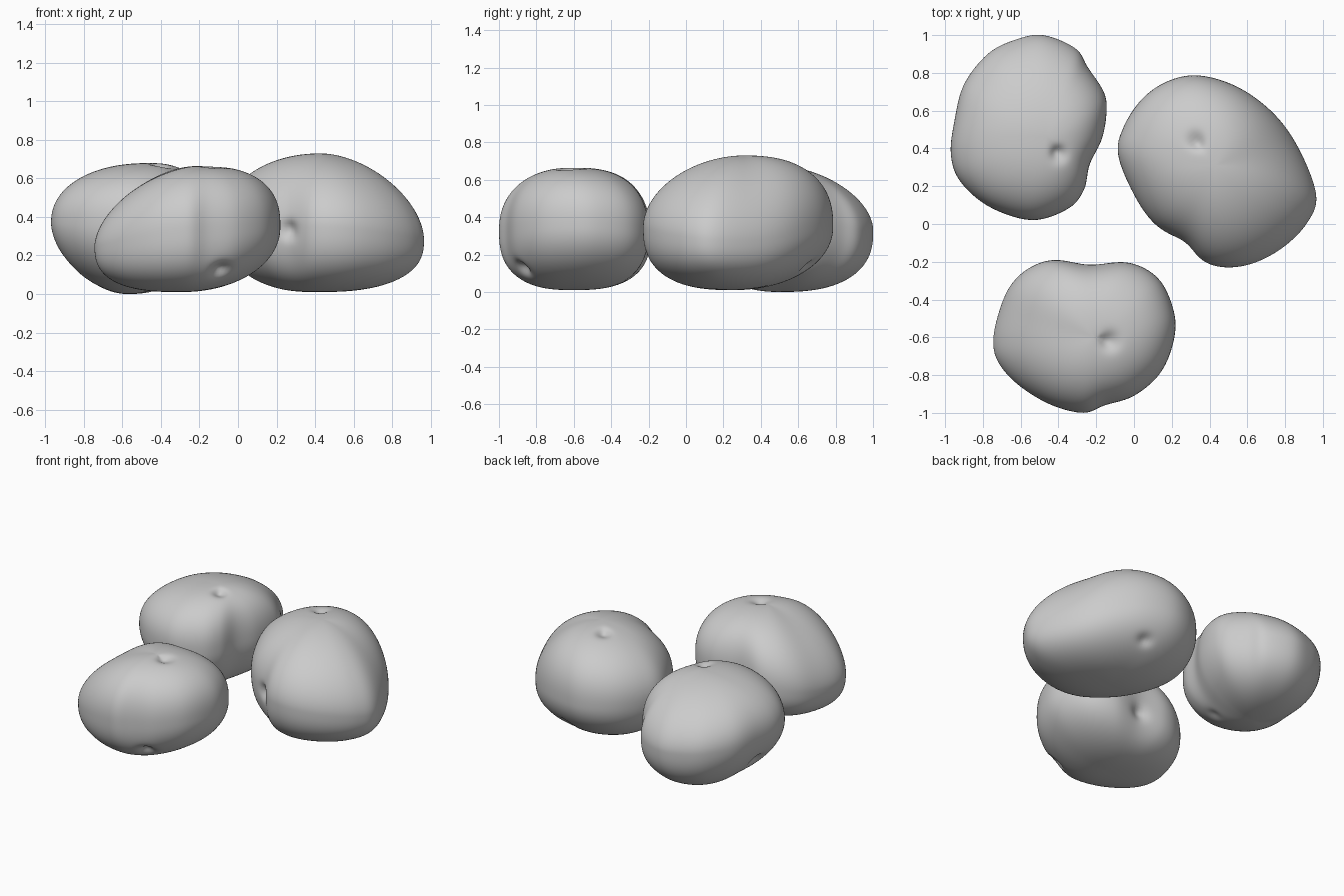
import bpy, bmesh
from math import sin, cos, pi, exp, hypot
from mathutils import Vector

if "Cube" in bpy.data.objects:
    bpy.data.objects.remove(bpy.data.objects["Cube"])

SEG, RINGS = 144, 44      # steps round the rim, steps from rim to each pole


def smooth_loop(pts, t):
    """Closed Catmull-Rom curve through the rim points, t in 0..1."""
    n = len(pts)
    f = (t % 1) * n
    i = int(f)
    f -= i
    a, b, c, d = (Vector(pts[(i + k) % n]) for k in (-1, 0, 1, 2))
    return 0.5 * (2 * b + (c - a) * f + (2 * a - 5 * b + 4 * c - d) * f * f
                  + (3 * b - a - 3 * c + d) * f ** 3)


def potato(name, rim, sides, top, bottom, dimples):
    """rim: widest outline seen from above.
    sides: (rim height, upper fullness, lower fullness) at back, right, front, left."""
    top, bottom = Vector(top), Vector(bottom)
    mid = (top + bottom) / 2
    bm = bmesh.new()
    rows = [[] for _ in range(2 * RINGS - 1)]

    def place(p):
        q = p.copy()
        for pos, radius, depth in dimples:
            d = (p - Vector(pos)).length
            q += (mid - Vector(pos)).normalized() * depth * exp(-(d / radius) ** 2)
        return bm.verts.new(q)

    for s in range(SEG):
        p = smooth_loop(rim, s / SEG)
        # softened rim, so outline bumps fade out towards the poles
        soft = sum((smooth_loop(rim, (s + 2 * k) / SEG) for k in range(-7, 8)),
                   Vector((0, 0))) / 15 
        dx, dy = soft.x - mid.x, soft.y - mid.y
        r = hypot(dx, dy)
        dx, dy = dx / r, dy / r
        w = [max(0, k) ** 2 for k in (dy, dx, -dy, -dx)]
        z, n_up, n_low = (sum(w[k] * sides[k][j] for k in range(4)) for j in range(3))
        grown = soft + Vector((dx, dy)) * 0.025
        for j in range(2 * RINGS - 1):
            a = (j - RINGS + 1) / RINGS * pi / 2
            pole, n = (top, n_up) if a >= 0 else (bottom, n_low)
            c, h = cos(a) ** (2 / n), abs(sin(a)) ** (2 / n)
            o = grown.lerp(p, cos(a) ** 2)
            rows[j].append(place(Vector((pole.x + (o.x - pole.x) * c,
                                         pole.y + (o.y - pole.y) * c,
                                         z + (pole.z - z) * h))))
    lo, hi = place(bottom), place(top)
    for s in range(SEG):
        e = (s + 1) % SEG
        for j in range(len(rows) - 1):
            bm.faces.new((rows[j][s], rows[j][e], rows[j + 1][e], rows[j + 1][s]))
        bm.faces.new((lo, rows[0][e], rows[0][s]))
        bm.faces.new((hi, rows[-1][s], rows[-1][e]))
    # relax the skin slightly
    for _ in range(3):
        bmesh.ops.smooth_vert(bm, verts=bm.verts, factor=0.4,
                              use_axis_x=True, use_axis_y=True, use_axis_z=True)
    bmesh.ops.recalc_face_normals(bm, faces=bm.faces)
    for f in bm.faces:
        f.smooth = True
    me = bpy.data.meshes.new(name)
    bm.to_mesh(me)
    bm.free()
    bpy.context.collection.objects.link(bpy.data.objects.new(name, me))


# back left potato
potato("potato_back",
       [(-.48, 1.0), (-.31, .93), (-.245, .83), (-.16, .70), (-.145, .595), (-.17, .45),
        (-.235, .315), (-.265, .18), (-.35, .08), (-.54, .02), (-.765, .09), (-.92, .225),
        (-.97, .37), (-.95, .55), (-.90, .74), (-.775, .90), (-.63, .975)],
       [(.33, 1.85, 2.6), (.38, 2.4, 2.0), (.36, 2.6, 2.2), (.37, 2.2, 1.75)],
       (-.46, .46, .68), (-.57, .5, 0),
       [((-.40, .37, .67), .04, .035), ((-.88, .48, .17), .04, .05),
        ((-.38, .30, .03), .04, .03)])

# right potato
potato("potato_right",
       [(.36, .785), (.56, .72), (.745, .58), (.875, .395), (.965, .155), (.92, .01),
        (.795, -.12), (.64, -.205), (.495, -.23), (.375, -.2), (.265, -.1), (.11, 0),
        (0, .155), (-.085, .37), (-.05, .525), (.055, .675), (.2, .765)],
       [(.35, 2.5, 2.1), (.28, 1.8, 2.7), (.35, 1.9, 2.6), (.37, 2.1, 2.4)],
       (.43, .31, .73), (.4, .25, .01),
       [((.33, .44, .71), .04, .04), ((.26, -.11, .33), .04, .05),
        ((.46, .67, .12), .04, .04)])

# front potato
potato("potato_front",
       [(-.42, -.19), (-.235, -.215), (-.025, -.205), (.135, -.295), (.215, -.48),
        (.205, -.64), (.135, -.795), (0, -.91), (-.155, -.96), (-.27, -1.0),
        (-.445, -.955), (-.615, -.85), (-.72, -.73), (-.745, -.61), (-.71, -.45),
        (-.65, -.32), (-.55, -.23)],
       [(.31, 2.5, 2.6), (.35, 2.6, 2.1), (.33, 2.3, 2.7), (.25, 1.7, 2.7)],
       (-.2, -.6, .665), (-.3, -.6, .01),
       [((-.13, -.62, .66), .045, .035), ((-.08, -.89, .11), .045, .05),
        ((-.23, -.21, .25), .045, .04)])
